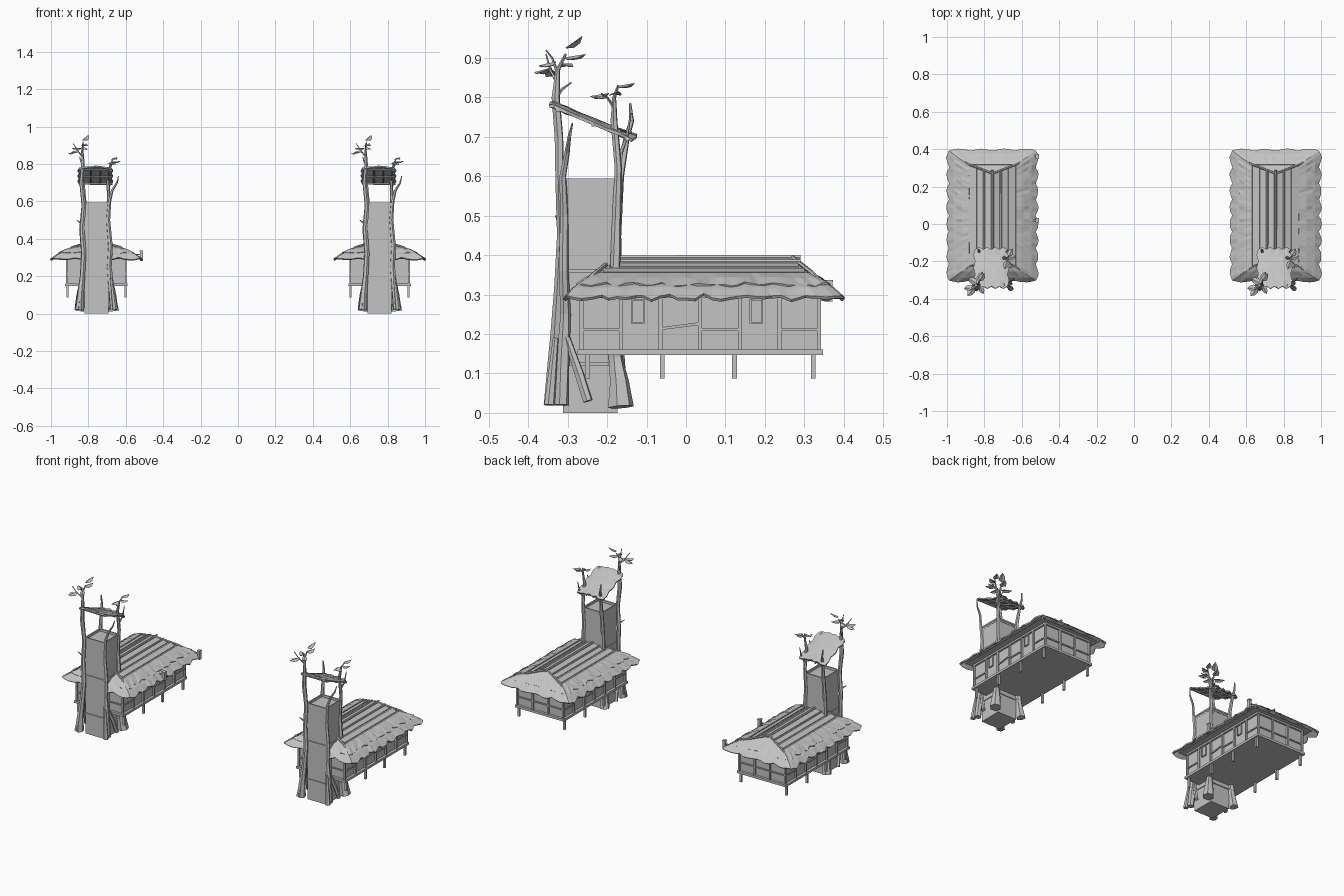
import bpy, bmesh, math, random
from mathutils import Vector, Matrix

random.seed(4)
if "Cube" in bpy.data.objects:
    bpy.data.objects.remove(bpy.data.objects["Cube"])

grey = bpy.data.materials.new("plain_grey")
grey.use_nodes = True
COLOUR = (0.55, 0.55, 0.55, 1)
grey.diffuse_color = COLOUR
grey.node_tree.nodes["Principled BSDF"].inputs["Base Color"].default_value = COLOUR

CENTRE = 0.757
parts = []


def finish(name, bm, thick=0.0, x=-CENTRE, shared=True):
    """Turn a bmesh into a named object standing at the first house."""
    bmesh.ops.recalc_face_normals(bm, faces=bm.faces)
    mesh = bpy.data.meshes.new(name)
    bm.to_mesh(mesh)
    bm.free()
    mesh.materials.append(grey)
    obj = bpy.data.objects.new(name, mesh)
    obj.location.x = x
    bpy.context.collection.objects.link(obj)
    if thick:
        mod = obj.modifiers.new("thickness", 'SOLIDIFY')
        mod.thickness = thick
        mod.offset = 0
    if shared:
        parts.append(obj)
    return obj


def add_box(bm, centre, size, tilt=0.0, axis='X'):
    m = Matrix.Translation(centre) @ Matrix.Rotation(tilt, 4, axis) @ Matrix.Diagonal((*size, 1))
    bmesh.ops.create_cube(bm, size=1, matrix=m)


def boxes(name, items, **kw):
    bm = bmesh.new()
    for it in items:
        add_box(bm, *it)
    return finish(name, bm, **kw)


def add_tube(bm, path, sides=6, rough=0.12):
    """Sweep a rough ring along (x, y, z, radius) points."""
    pts = [Vector(p[:3]) for p in path]
    rings = []
    for i, p in enumerate(pts):
        d = (pts[min(i + 1, len(pts) - 1)] - pts[max(i - 1, 0)]).normalized()
        u = d.cross(Vector((0.3, 1, 0.2))).normalized()
        v = d.cross(u)
        ring = []
        for k in range(sides):
            a = math.tau * k / sides
            r = path[i][3] * (1 + random.uniform(-rough, rough))
            ring.append(bm.verts.new(p + (u * math.cos(a) + v * math.sin(a)) * r))
        rings.append(ring)
    for a, b in zip(rings, rings[1:]):
        for k in range(sides):
            j = (k + 1) % sides
            bm.faces.new((a[k], a[j], b[j], b[k]))
    bm.faces.new(rings[0][::-1])
    bm.faces.new(rings[-1])


def tubes(name, paths, **kw):
    bm = bmesh.new()
    for p in paths:
        add_tube(bm, p, **kw)
    return finish(name, bm)


def rect(hx, y0, y1, z):
    return [Vector(c) for c in ((-hx, y0, z), (hx, y0, z), (hx, y1, z), (-hx, y1, z))]


def thatch(name, inner, outer, counts, depth):
    """One course of thatch: straight upper edge, scalloped lower edge."""
    bm = bmesh.new()
    cols = []
    for s in range(4):
        n = counts[s % 2] * 4
        for i in range(n):
            t = i / n
            a = inner[s].lerp(inner[(s + 1) % 4], t)
            b = outer[s].lerp(outer[(s + 1) % 4], t)
            reach = 1 + depth * (abs(math.sin(math.pi * i / 4)) - 0.6) + random.uniform(-.03, .03)
            if i == 0:
                reach = 1 - depth * 0.5
            mid = a.lerp(b, 0.55) + Vector((0, 0, random.uniform(0, 0.006)))
            end = a.lerp(b, reach) + Vector((0, 0, random.uniform(-.004, .004)))
            cols.append([bm.verts.new(p) for p in (a, mid, end)])
    for a, b in zip(cols, cols[1:] + cols[:1]):
        for r in range(2):
            bm.faces.new((a[r], a[r + 1], b[r + 1], b[r]))
    return finish(name, bm, thick=0.008)


# House: floor, walls, framing and stilts
Y0, Y1, HX = -0.265, 0.337, 0.157
MID, LEN = (Y0 + Y1) / 2, Y1 - Y0
boxes("floor_slab", [((0, MID, 0.154), (0.335, LEN + 0.02, 0.014))])
boxes("house_walls", [((0, MID, 0.23), (2 * HX - 0.01, LEN - 0.01, 0.145))])

bay = LEN / 6
frame, windows = [], []
for sx in (-1, 1):
    x = sx * HX
    for k in range(7):
        frame.append(((x, Y0 + k * bay, 0.23), (0.01, 0.01, 0.145)))
    for k in (0, 2, 3, 5):
        y = Y0 + (k + 0.5) * bay
        frame.append(((x, y, 0.22 if k == 2 else 0.211), (0.006, bay, 0.007), 0.13 if k == 2 else 0.0))
    frame.append(((x, MID, 0.296), (0.012, LEN, 0.01)))
    for k in (1, 4):
        y = Y0 + (k + 0.42) * bay
        windows.append(((x - sx * 0.003, y, 0.258), (0.006, 0.026, 0.054)))
        for dy in (-1, 1):
            frame.append(((x, y + dy * 0.015, 0.258), (0.009, 0.004, 0.062)))
        for dz in (-1, 1):
            frame.append(((x, y, 0.258 + dz * 0.029), (0.009, 0.03, 0.004)))
for y in (Y0, Y1):
    for x in (-0.052, 0.052):
        frame.append(((x, y, 0.23), (0.01, 0.01, 0.145)))
    frame.append(((0, y, 0.296), (2 * HX, 0.012, 0.01)))
    frame.append(((0, y, 0.213), (2 * HX, 0.006, 0.007)))
boxes("wall_framing", frame)
boxes("window_panels", windows)
boxes("stilts", [((sx * 0.155, y, 0.12), (0.012, 0.012, 0.066))
                 for sx in (-1, 1) for y in (-0.25, -0.06, 0.123, 0.323)])

# Hipped roof core, open ridge boards and two thatch courses
eave = rect(0.2, -0.285, 0.365, 0.303)
knee = rect(0.13, -0.23, 0.32, 0.347)
bm = bmesh.new()
e = [bm.verts.new(p) for p in eave]
k = [bm.verts.new(p) for p in knee]
f, b = bm.verts.new((0, -0.18, 0.388)), bm.verts.new((0, 0.27, 0.388))
for i in range(4):
    j = (i + 1) % 4
    bm.faces.new((e[i], e[j], k[j], k[i]))
bm.faces.new(e[::-1])
for loop in ((k[0], k[1], f), (k[1], k[2], b, f), (k[2], k[3], b), (k[3], k[0], f, b)):
    bm.faces.new(loop)
finish("roof_core", bm)

thatch("lower_thatch", rect(0.17, -0.26, 0.345, 0.332), rect(0.238, -0.305, 0.395, 0.292), (4, 8), 0.2)
thatch("upper_thatch", rect(0.125, -0.225, 0.316, 0.352), rect(0.195, -0.275, 0.362, 0.322), (4, 9), 0.15)

slope = math.atan(0.32)
boards = []
for sx in (-1, 1):
    for x, w, length in ((0.022, 0.03, 0.46), (0.06, 0.032, 0.48), (0.1, 0.034, 0.51)):
        boards.append(((sx * x, 0.045, 0.392 - x * 0.32), (w, length, 0.006), sx * slope, 'Y'))
boxes("roof_boards", boards)
tubes("ridge_poles", [[(x, -0.19, z, 0.006), (x, 0.29, z, 0.006)]
                      for x, z in ((-0.045, 0.384), (0.045, 0.384), (0, 0.394))])
tubes("hip_poles", [[(*eave[i], 0.006), (*(knee[i] + Vector((0, 0, 0.008))), 0.006),
                     (0, y, 0.394, 0.006)]
                    for i, y in ((0, -0.18), (1, -0.18), (2, 0.27), (3, 0.27))])

# Tower: base, shaft with sunken top, belts
TY = -0.243
boxes("tower_shaft", [((0, TY, 0.29), (0.128, 0.138, 0.58))])
belts = []
for z in (0.124, 0.36, 0.59):
    for s in (-1, 1):
        belts.append(((s * 0.064, TY, z), (0.008, 0.146, 0.009)))
        belts.append(((0, TY + s * 0.07, z), (0.136, 0.008, 0.009)))
boxes("tower_belts", belts)
rim = [((s * 0.063, TY, 0.584), (0.004, 0.14, 0.016)) for s in (-1, 1)]
rim += [((0, TY + s * 0.069, 0.584), (0.13, 0.004, 0.016)) for s in (-1, 1)]
boxes("tower_rim", rim)

# Corner trunks with flared feet
tubes("front_right_trunk", [
    [(-.09, -.335, .02, .024), (-.085, -.335, .1, .02), (-.075, -.33, .2, .015), (-.068, -.322, .32, .013),
     (-.078, -.316, .45, .013), (-.068, -.32, .58, .012), (-.08, -.322, .7, .012), (-.072, -.33, .8, .01),
     (-.075, -.325, .87, .006), (-.07, -.305, .91, .003)]])
tubes("front_left_trunk", [
    [(.09, -.315, .02, .02), (.08, -.312, .12, .017), (.068, -.306, .25, .013), (.075, -.31, .36, .012),
     (.062, -.308, .5, .011), (.07, -.312, .6, .009), (.085, -.302, .66, .007), (.11, -.296, .7, .005),
     (.118, -.288, .735, .002)]])
tubes("back_left_trunk", [
    [(.09, -.165, .015, .03), (.082, -.17, .08, .024), (.072, -.178, .14, .018), (.068, -.18, .37, .014),
     (.06, -.176, .5, .011), (.066, -.172, .62, .01), (.062, -.182, .74, .009), (.075, -.182, .8, .005),
     (.09, -.172, .83, .003)]])
tubes("back_right_trunk", [
    [(-.09, -.165, .015, .028), (-.08, -.172, .1, .02), (-.07, -.178, .25, .014), (-.068, -.176, .45, .011),
     (-.064, -.168, .6, .011), (-.07, -.15, .7, .008), (-.075, -.138, .74, .006), (-.078, -.142, .785, .003)]])
tubes("buttress_roots", [[(s * .105, -.248, .03, .012), (s * .095, -.27, .1, .012), (s * .075, -.305, .2, .009)]
                         for s in (-1, 1)]
      + [[(s * .1, -.345, .02, .014), (s * .08, -.33, .19, .007)] for s in (-1, 1)])
tubes("twigs", [
    [(-.075, -.33, .8, .006), (-.085, -.315, .82, .004), (-.09, -.29, .838, .002)],
    [(-.075, -.327, .84, .005), (-.1, -.345, .87, .003), (-.125, -.355, .91, .002)],
    [(-.075, -.325, .86, .005), (-.075, -.34, .9, .003), (-.07, -.355, .92, .002)],
    [(.066, -.18, .77, .005), (.085, -.2, .8, .003), (.1, -.215, .81, .002)],
    [(.06, -.165, .66, .006), (.075, -.15, .7, .004), (.08, -.14, .76, .002)],
    [(-.08, -.32, .48, .006), (-.105, -.33, .5, .002)]], sides=5)

# Folded leaves at the twig ends
bm = bmesh.new()
for x, y, z, turn, rise, size in (
        (-.075, -.31, .9, 1.2, .15, .06), (-.07, -.305, .925, 1.0, .6, .058), (-.08, -.32, .885, 2.6, .0, .06),
        (-.095, -.34, .875, 4.0, -.2, .06), (-.1, -.34, .87, 3.2, -.3, .055), (-.07, -.33, .89, 5.2, -.2, .05),
        (.08, -.185, .81, .3, .1, .05), (.085, -.175, .828, 1.1, .15, .05),
        (.08, -.195, .81, 4.4, -.15, .05), (.075, -.2, .805, 5.4, -.1, .045)):
    d = Vector((math.cos(turn), math.sin(turn), rise)).normalized()
    side = Vector((-math.sin(turn), math.cos(turn), 0)) * size * 0.3
    o, drop = Vector((x, y, z)), Vector((0, 0, -size * 0.12))
    root, rib, tip = (bm.verts.new(o + d * size * t) for t in (0, 0.5, 1))
    for s in (-1, 1):
        near, far = (bm.verts.new(o + d * size * t + side * s * w + drop) for t, w in ((.3, 1), (.7, .8)))
        bm.faces.new((root, near, rib))
        bm.faces.new((near, far, rib))
        bm.faces.new((far, tip, rib))
finish("leaves", bm, thick=0.002)

# Sloping thatch canopy over the tower, with its beams
bm = bmesh.new()
NX, NY = 8, 6
grid = []
for j in range(NY + 1):
    row = []
    for i in range(NX + 1):
        u, v = 2 * i / NX - 1, j / NY
        y = -0.338 + 0.205 * v
        x = -0.006 + u * (0.09 + (0.005 if j % 2 else -0.004))
        if j in (0, NY):
            y += (1 if j else -1) * (0.008 if i % 2 else -0.004)
        z = 0.787 - 0.085 * v - 0.01 * u * u + random.uniform(-.003, .003)
        row.append(bm.verts.new((x, y, z)))
    grid.append(row)
for j in range(NY):
    for i in range(NX):
        bm.faces.new((grid[j][i], grid[j][i + 1], grid[j + 1][i + 1], grid[j + 1][i]))
finish("canopy_thatch", bm, thick=0.008)
beams = [[(-.095, y, z, .006), (.085, y, z, .006)] for y, z in ((-.325, .768), (-.235, .731), (-.15, .695))]
beams += [[(x, -.335, .778, .005), (x, -.135, .692, .005)] for x in (-.075, -.03, .02, .065)]
tubes("canopy_beams", beams)

# Second house repeats every part
for obj in parts:
    twin = obj.copy()
    twin.name = "second_" + obj.name
    twin.location.x = CENTRE
    bpy.context.collection.objects.link(twin)

# Lanterns hang on the first house only
for i, y in enumerate((0.362, 0.02)):
    boxes("lantern_%d" % i, [((0.24, y, 0.307), (0.016, 0.018, 0.05)),
                             ((0.24, y, 0.334), (0.02, 0.022, 0.005)),
                             ((0.225, y, 0.315), (0.04, 0.006, 0.006))], shared=False)
